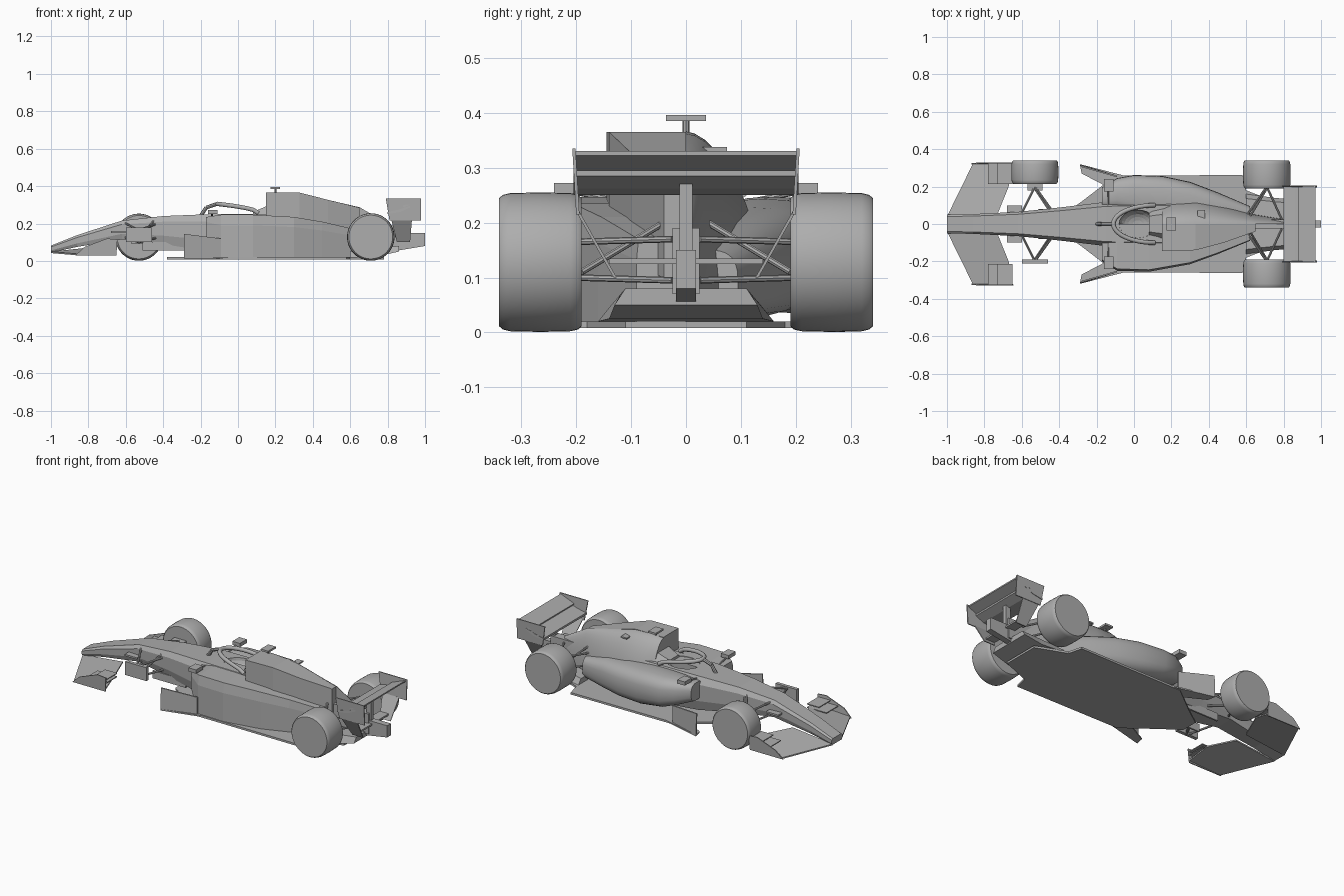
import bpy, bmesh, math
from mathutils import Vector

cube = bpy.data.objects.get("Cube")
if cube:
    bpy.data.objects.remove(cube)

grey = bpy.data.materials.new("plain grey")
grey.use_nodes = True
grey.diffuse_color = (0.42, 0.42, 0.42, 1)
grey.node_tree.nodes["Principled BSDF"].inputs["Base Color"].default_value = grey.diffuse_color


def finish(name, bm, smooth=False):
    bmesh.ops.recalc_face_normals(bm, faces=bm.faces)
    mesh = bpy.data.meshes.new(name)
    bm.to_mesh(mesh)
    bm.free()
    mesh.materials.append(grey)
    ob = bpy.data.objects.new(name, mesh)
    bpy.context.collection.objects.link(ob)
    if smooth:
        bpy.ops.object.select_all(action='DESELECT')
        ob.select_set(True)
        bpy.context.view_layer.objects.active = ob
        bpy.ops.object.shade_smooth_by_angle(angle=math.radians(40))
    return ob


def loft(name, rings, smooth=False):
    """Skin closed rings of points and cap both ends."""
    bm = bmesh.new()
    rows = [[bm.verts.new(p) for p in ring] for ring in rings]
    n = len(rows[0])
    for a, b in zip(rows, rows[1:]):
        for i in range(n):
            bm.faces.new((a[i], a[(i + 1) % n], b[(i + 1) % n], b[i]))
    bm.faces.new(rows[0])
    bm.faces.new(rows[-1])
    return finish(name, bm, smooth)


def box(name, x0, x1, y0, y1, z0, z1):
    return loft(name, [[(x, y0, z0), (x, y1, z0), (x, y1, z1), (x, y0, z1)] for x in (x0, x1)])


def plan_plate(name, outline, z0, z1):
    return loft(name, [[(x, y, z) for x, y in outline] for z in (z0, z1)])


def panel(name, corners, shift):
    """Thin sheet through the corners, thickened along shift."""
    return loft(name, [corners, [tuple(Vector(c) + Vector(shift)) for c in corners]])


def rod(name, a, b, r=0.006):
    a, b = Vector(a), Vector(b)
    q = (b - a).to_track_quat('Z', 'Y')
    ring = [q @ Vector((r * math.cos(t), r * math.sin(t), 0)) for t in
            (i * math.tau / 8 for i in range(8))]
    return loft(name, [[p + v for v in ring] for p in (a, b)], True)


def wheel(name, x, y0, y1, r):
    """Tyre with rounded shoulders and flat faces."""
    d = 0.02
    prof = [(y0, r * .92), (y0 + d / 3, r * .965), (y0 + d, r * .99), ((y0 + y1) / 2, r),
            (y1 - d, r * .99), (y1 - d / 3, r * .965), (y1, r * .92)]
    rings = [[(x + q * math.cos(t), y, r + 0.001 + q * math.sin(t)) for t in
              (i * math.tau / 48 for i in range(48))] for y, q in prof]
    return loft(name, rings, True)


# Wheels: the right front corner carries no wheel
wheel("front_wheel", -0.53, 0.215, 0.34, 0.126)
for s, side in ((1, "left"), (-1, "right")):
    wheel("rear_wheel_" + side, 0.71, *sorted((s * 0.19, s * 0.34)), 0.127)

# Nose and chassis: x, half width, bottom, top
stations = [(-1, .05, .045, .082), (-.86, .053, .075, .138), (-.62, .065, .115, .216),
            (-.4, .088, .09, .24), (-.15, .118, .05, .25), (.2, .125, .02, .25)]
tub = loft("nose_and_tub", [[(x, -w * .85, b), (x, w * .85, b), (x, w, b + .3 * (t - b)),
           (x, w, t - .2 * (t - b)), (x, w * .8, t), (x, -w * .8, t),
           (x, -w, t - .2 * (t - b)), (x, -w, b + .3 * (t - b))] for x, w, b, t in stations])

# Cockpit opening
bm = bmesh.new()
bmesh.ops.create_uvsphere(bm, u_segments=24, v_segments=12, radius=1)
for v in bm.verts:
    v.co = (0.02 + v.co.x * .1, v.co.y * .075, .25 + v.co.z * .06)
cutter = finish("cockpit_cutter", bm)
cutter.hide_render = True
cutter.hide_set(True)
cut = tub.modifiers.new("cockpit", 'BOOLEAN')
cut.object = cutter
cut.operation = 'DIFFERENCE'

# Left side: smooth engine cover half with a flared foot (x, half width, bottom, top)
rings = []
for x, w, b, t in [(.15, .1, .1, .36), (.2, .13, .08, .366), (.33, .14, .06, .362),
                   (.5, .1, .05, .322), (.65, .05, .05, .287), (.8, .025, .08, .2)]:
    arc = [math.pi / 2 * i / 10 for i in range(11)]
    rings.append([(x, 0, b)] + [(x, w * math.cos(a) ** 1.15, b + (t - b) * math.sin(a) ** 1.05)
                                for a in arc])
loft("engine_cover_left", rings, True)
box("engine_cover_fin", .34, .38, .03, .075, .33, .338)

# Left side: rounded, undercut sidepod (x, centre y, half width, bottom, top)
rings = []
for x, y, w, b, t in [(-.17, .14, .055, .13, .235), (-.09, .16, .085, .1, .247),
                      (0, .155, .107, .065, .247), (.15, .14, .117, .04, .243),
                      (.3, .11, .115, .03, .228), (.45, .07, .098, .025, .2),
                      (.62, .04, .055, .025, .15)]:
    ring = []
    for i in range(24):
        c, s = math.cos(i * math.tau / 24), math.sin(i * math.tau / 24)
        ring.append((x, y + w * math.copysign(abs(c) ** .7, c),
                     (b + t) / 2 + (t - b) / 2 * math.copysign(abs(s) ** .7, s)))
    rings.append(ring)
loft("sidepod_left", rings, True)

# Right side: faceted engine cover and sidepod (x, width, bottom, top)
for name, data, lean in (
        ("engine_cover_right", [(.15, .145, .2, .365), (.33, .14, .15, .365),
                                (.48, .1, .12, .327), (.65, .04, .1, .285)], 1),
        ("sidepod_right", [(-.17, .2, .13, .235), (-.09, .25, .02, .247), (.08, .255, .02, .247),
                           (.3, .215, .02, .235), (.45, .16, .02, .21), (.62, .09, .02, .17)], .96)):
    loft(name, [[(x, 0, b), (x, -w, b), (x, -w, b + .75 * (t - b)), (x, -w * lean, t), (x, 0, t)]
                for x, w, b, t in data])

# Floor, front splitter and diffuser
half = [(-.38, .05), (-.28, .12), (-.1, .258), (.58, .262), (.6, .18), (.78, .11)]
plan_plate("floor", half + [(x, -y) for x, y in reversed(half)], .008, .02)
loft("diffuser", [[(x, -w, b), (x, w, b), (x, w * .85, t), (x, -w * .85, t)]
                  for x, w, b, t in [(.6, .16, .02, .05), (.75, .14, .025, .07), (.86, .13, .05, .08)]])
box("gearbox", .6, .88, -.025, .025, .07, .19)
loft("tail_crash_structure", [[(x, -.018, b), (x, .018, b), (x, .018, t), (x, -.018, t)]
                              for x, b, t in [(.82, .05, .15), (1, .08, .15)]])

# Rear wing planes, pylon and lower beam
loft("rear_wing_main", [[(.8, y, .25), (.87, y, .262), (.92, y, .285), (.92, y, .295),
                         (.86, y, .275), (.8, y, .262)] for y in (-.205, .205)])
loft("rear_wing_flap", [[(.885, y, .285), (.97, y, .322), (.97, y, .33), (.88, y, .296)]
                        for y in (-.205, .205)])
box("rear_wing_pylon", .86, .89, -.012, .012, .14, .27)
box("rear_lower_beam", .84, .9, -.14, .14, .125, .135)

# Front uprights
box("front_upright_right", -.6, -.46, -.21, -.19, .1, .18)
box("front_upright_left", -.57, -.49, .18, .22, .09, .17)

for s, side in ((1, "left"), (-1, "right")):
    # Rear wing endplates, folding inwards lower down
    panel("rear_endplate_" + side, [(.79, s * .207, .335), (.978, s * .207, .335),
          (.978, s * .2, .215), (.81, s * .2, .215)], (0, -s * .006, 0))
    panel("rear_endplate_strip_" + side, [(.82, s * .2, .22), (.93, s * .2, .22),
          (.92, s * .132, .1), (.85, s * .132, .1)], (0, -s * .006, 0))
    # Front wing: one swept plane, stacked tip flaps and an endplate
    panel("front_wing_plane_" + side, [(-1, s * .04, .042), (-.735, s * .04, .07),
          (-.67, s * .2, .078), (-.65, s * .325, .04), (-.86, s * .325, .03)], (0, 0, .008))
    panel("front_endplate_" + side, [(-.87, s * .325, .03), (-.65, s * .325, .03),
          (-.645, s * .33, .115), (-.7, s * .33, .12), (-.82, s * .33, .075)], (0, -s * .006, 0))
    for k in range(2):
        box(f"wing_tip_flap_{k}_{side}", -.78 + .05 * k, -.65, *sorted((s * .215, s * .325)),
            .075 + .02 * k, .08 + .02 * k)
    # Barge boards ahead of the sidepods
    panel("barge_board_" + side, [(-.29, s * .32, .02), (-.09, s * .258, .02),
          (-.09, s * .258, .12), (-.29, s * .315, .145)], (0, -s * .008, 0))
    panel("barge_board_foot_" + side, [(-.29, s * .32, .012), (-.05, s * .258, .012),
          (-.05, s * .15, .012), (-.28, s * .27, .012)], (0, 0, .008))
    box("turning_vane_" + side, -.51, -.29, *sorted((s * .07, s * .08)), .055, .1)
    # Mirrors
    box("mirror_" + side, -.16, -.11, *sorted((s * .175, s * .24)), .25, .272)
    rod("mirror_stalk_" + side, (-.14, s * .1, .235), (-.14, s * .2, .255), .005)
    # Suspension arms: hub height, body height and spread
    for k, (zh, zb) in enumerate(((.165, .2), (.1, .125))):
        for dx in (-.07, .1):
            rod(f"front_arm_{k}_{side}", (-.53, s * .2, zh), (-.53 + dx, s * .06, zb))
        for dx in (-.12, .08):
            rod(f"rear_arm_{k}_{side}", (.71, s * .2, zh), (.71 + dx, s * .025, zb - .03))
    rod("front_push_rod_" + side, (-.53, s * .19, .11), (-.45, s * .07, .215))
    rod("rear_push_rod_" + side, (.71, s * .19, .11), (.62, s * .04, .2))
    box("nose_fin_" + side, -.68, -.6, *sorted((s * .05, s * .1)), .15, .16)

# Halo hoop and its front pillar
curve = bpy.data.curves.new("halo", 'CURVE')
curve.dimensions = '3D'
curve.bevel_depth = .012
curve.bevel_resolution = 3
spline = curve.splines.new('POLY')
spline.points.add(24)
for i, p in enumerate(spline.points):
    a = math.pi * (i / 24 - .5)
    p.co = (.11 - .22 * math.cos(a), .1 * math.sin(a), .255 + .05 * math.cos(a) ** .5, 1)
curve.materials.append(grey)
bpy.context.collection.objects.link(bpy.data.objects.new("halo", curve))
rod("halo_pillar_foot", (-.2, 0, .24), (-.17, 0, .285), .01)
rod("halo_pillar_top", (-.17, 0, .285), (-.11, 0, .306), .01)

# Headrest, roof camera and its stalk
loft("headrest", [[(x, -w, .24), (x, w, .24), (x, w * .6, t), (x, -w * .6, t)]
                  for x, w, t in [(.08, .07, .262), (.17, .09, .3)]])
box("roof_camera", .175, .225, -.036, .036, .385, .396)
rod("roof_camera_stalk", (.2, 0, .35), (.2, 0, .388), .006)
